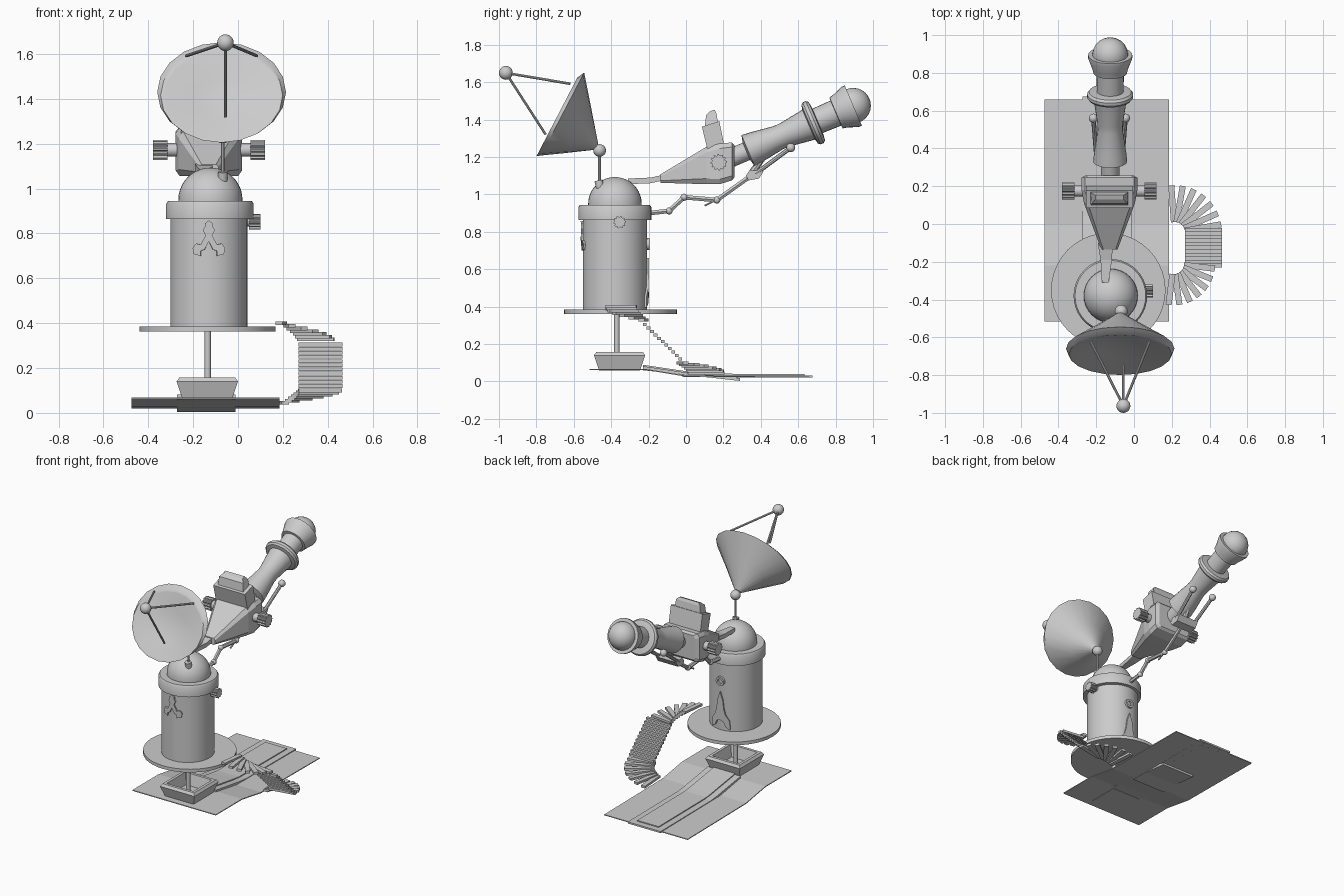
import bpy, bmesh
from math import sin, cos, pi, radians
from mathutils import Vector, Matrix

if "Cube" in bpy.data.objects:
    bpy.data.objects.remove(bpy.data.objects["Cube"])

CX = -0.13  # shared centre line of tower and telescope


def finish(name, bm, smooth=True):
    bmesh.ops.recalc_face_normals(bm, faces=bm.faces)
    me = bpy.data.meshes.new(name)
    bm.to_mesh(me)
    bm.free()
    ob = bpy.data.objects.new(name, me)
    bpy.context.collection.objects.link(ob)
    if smooth:
        bpy.ops.object.select_all(action='DESELECT')
        ob.select_set(True)
        bpy.context.view_layer.objects.active = ob
        bpy.ops.object.shade_smooth_by_angle(angle=radians(35))
    return ob


def loft(name, rings, smooth=False):
    """Skin a list of equal-length point rings and cap both ends."""
    bm = bmesh.new()
    vs = [[bm.verts.new(p) for p in r] for r in rings]
    n = len(rings[0])
    for a, b in zip(vs, vs[1:]):
        for i in range(n):
            j = (i + 1) % n
            bm.faces.new((a[i], a[j], b[j], b[i]))
    bm.faces.new(vs[0][::-1])
    bm.faces.new(vs[-1])
    return finish(name, bm, smooth)


def lathe(name, prof, loc=(0, 0, 0), axis=(0, 0, 1), segs=32, tooth=1.0):
    """Turn (radius, height) pairs round an axis; tooth < 1 makes a gear."""
    q = Vector(axis).to_track_quat('Z', 'Y')
    ring = lambda r, h: [q @ Vector((k * r * cos(2 * pi * i / segs), k * r * sin(2 * pi * i / segs), h)) + Vector(loc)
                         for i in range(segs) for k in [tooth if i % 4 > 1 else 1]]
    return loft(name, [ring(r, h) for r, h in prof], tooth == 1)


def rod(name, a, b, r, segs=10):
    d = Vector(b) - Vector(a)
    return lathe(name, [(r, 0), (r, d.length)], a, d, segs)


def ball(name, loc, r):
    bm = bmesh.new()
    bmesh.ops.create_uvsphere(bm, u_segments=20, v_segments=12, radius=r, matrix=Matrix.Translation(loc))
    return finish(name, bm)


def side_form(name, pts, x=CX):
    """Side outline of (y, z, half_width) spread to both sides of x."""
    return loft(name, [[(x + s * w, y, z) for y, z, w in pts] for s in (-1, 1)])


def box(name, lo, hi):
    return loft(name, [[(x, y, z) for x, y in ((lo[0], lo[1]), (hi[0], lo[1]), (hi[0], hi[1]), (lo[0], hi[1]))]
                       for z in (lo[2], hi[2])])


def relief(name, half, side):
    """Mirrored (x, z) outline wrapped on the tower wall; side is -1 front, 1 back."""
    pts = half + [(-x, z) for x, z in half[::-1] if x > 0]
    return loft(name, [[(CX + r * sin(x / .172), -.38 + side * r * cos(x / .172), z) for x, z in pts]
                       for r in (.16, .183)])


# Ground sheet, bent once, with raised track panels
profile = [(-.515, .068), (-.22, .068), (.0, .032), (.66, .026)]
side_form("ground_sheet", [(y, z, .33) for y, z in profile] + [(y, z - .006, .33) for y, z in profile[::-1]], -.145)
for nm, w, e in (("track_border", .13, 0), ("track_inset", .085, .007)):
    side_form(nm + "_slope", [(-.23, .082 + e, w), (.04, .042 + e, w), (.29, .018, w), (.29, .003, w), (-.23, .06, w)], -.142)
    side_form(nm + "_flat", [(-.02, .024, w), (-.02, .036 + e, w), (.675 - 6 * e, .032 + e, w), (.675 - 6 * e, .02, w)], -.142)

# Open tray footing and pole
square = lambda h, z: [(-.137 + sx * h, -.355 + sy * h, z) for sx, sy in ((-1, -1), (1, -1), (1, 1), (-1, 1))]
loft("tray", [square(h, z) for h, z in ((.11, .06), (.137, .14), (.125, .157), (.105, .157), (.085, .08))])
rod("pole", (-.135, -.37, .075), (-.135, -.37, .37), .014, 12)

# Tower
lathe("platform", [(.303, .362), (.303, .385)], (-.136, -.35, 0), segs=40)
lathe("tower", [(.172, .38), (.172, .9)], (CX, -.38, 0), segs=40)
lathe("collar", [(.172, .864), (.195, .864), (.195, .932), (.187, .944), (.14, .944)], (-.125, -.38, 0), segs=40)
lathe("dome", [(.143, .93)] + [(.143 * cos(a * pi / 20), .95 + .143 * sin(a * pi / 20)) for a in range(10)] + [(.002, 1.093)],
      (-.123, -.38, 0), segs=32)
lathe("tower_knob_shaft", [(.022, 0), (.022, .08)], (.0, -.355, .852), (1, 0, 0), 16)
lathe("tower_knob", [(.034, 0), (.034, .05)], (.05, -.355, .852), (1, 0, 0), 40, .8)

# Raised motifs on the tower wall
relief("front_motif", [(0, .858), (.016, .845), (.016, .83), (.026, .815), (.014, .79), (.035, .75), (.055, .755),
                       (.07, .735), (.065, .708), (.035, .70), (.035, .722), (.018, .728), (0, .765)], -1)
relief("back_motif", [(0, .66), (.02, .60), (.027, .54), (.038, .50), (.065, .46), (.07, .395), (.04, .415),
                      (.025, .45), (0, .46)], 1)
lathe("back_ring", [(.018, 0), (.018, .025), (.032, .025), (.032, 0)], (CX, -.22, .735), (0, 1, 0), 20)

# Curved stair: quarter fan, straight flight, quarter fan
treads = [(.21, -.21, radians(-97 + 15 * i), .40 - .012 * i) for i in range(7)]
treads += [(.215, -.22 + .019 * i, 0, .305 - .0185 * i) for i in range(11)]
treads += [(.215, -.045, radians(10 + 14 * i), .1 - .009 * i) for i in range(7)]
for x, y, ang, z in treads:
    t = box("stair_tread", (.055, -.016, -.008), (.25 if ang >= 0 else .22, .016, .008))
    if ang == 0:
        t.scale.y = .62
        t.scale.x = 1.0
    t.location = (x, y, z)
    t.rotation_euler.z = ang

# Dish: sheared elliptical cone with a thick rim and shallow face
u = Vector((0, .461, .887))
apex, back_c, front_c = Vector((-.073, -.478, 1.255)), Vector((-.073, -.66, 1.43)), Vector((-.073, -.69, 1.415))


def dish_ring(c, a, b):
    return [c + Vector((a * cos(t * pi / 10), 0, 0)) + u * (b * sin(t * pi / 10)) for t in range(20)]


loft("dish", [dish_ring(apex, .02, .018), dish_ring(apex.lerp(back_c, .5), .15, .135), dish_ring(back_c, .287, .25),
              dish_ring(front_c, .272, .237), dish_ring(front_c, .255, .222),
              dish_ring(front_c + Vector((0, .035, -.016)), .12, .105)], True)
feed = (-.056, -.963, 1.65)
ball("feed_ball", feed, .037)
for end in ((-.23, -.62, 1.592), (.083, -.62, 1.592), (-.056, -.75, 1.32)):
    rod("feed_strut", feed, end, .007)
ball("dish_joint", (-.068, -.462, 1.235), .034)
rod("dish_post", (-.068, -.462, 1.0), (-.068, -.462, 1.235), .008)
rod("dish_socket", (-.068, -.455, 1.02), (-.068, -.468, 1.075), .022, 12)

# Telescope neck and tapered body
loft("neck", [[(x - w, y, z), (x + w, y, z), (x + w, y, z + .03), (x - w, y, z + .03)]
              for x, y, z, w in ((-.152, -.31, 1.055, .018), (-.147, -.19, 1.06, .03), (-.152, -.10, 1.08, .04))])


def body_ring(y, w, z0, z1, c=.25):
    k, h = w * (1 - c), (z1 - z0) * c
    return [(CX + a, y + (z1 - z0) * .0, b) for a, b in ((-k, z0), (k, z0), (w, z0 + h), (w, z1 - h), (k, z1), (-k, z1), (-w, z1 - h), (-w, z0 + h))]


body = [body_ring(-.135, .043, 1.062, 1.108), body_ring(.11, .135, 1.055, 1.255, .15),
        body_ring(.18, .148, 1.055, 1.272, .12), body_ring(.245, .148, 1.075, 1.278, .12),
        body_ring(.258, .125, 1.09, 1.265, .12)]
loft("telescope_body", body)
rod("focus_shaft", (CX - .21, .175, 1.172), (CX + .21, .175, 1.172), .03, 16)
for s in (-1, 1):
    lathe("focus_knob", [(.044, 0), (.044, .065)], (CX + s * .185, .175, 1.172), (s, 0, 0), 48, .82)

# Finder block on top
side_form("finder_block", [(.085, 1.362, .125), (.115, 1.24, .125), (.205, 1.26, .125), (.178, 1.392, .125)])
side_form("finder_cap", [(.10, 1.36, .1), (.108, 1.425, .095), (.13, 1.445, .075), (.153, 1.453, .075), (.162, 1.435, .095),
                         (.172, 1.38, .1)])

# Telescope tube, turned along the tilted axis
d = Vector((0, .918, .393))
p0 = Vector((CX + .004, .24, 1.195))
lathe("eyepiece_neck", [(.05, -.02), (.05, .12)], p0, d, 24)
lathe("telescope_tube", [(.05, .09), (.09, .10), (.085, .15), (.066, .28), (.068, .32), (.088, .46), (.07, .48),
                         (.074, .66)], p0, d, 24)
lathe("tube_ring", [(.085, .452), (.112, .458), (.122, .47), (.122, .487), (.112, .5), (.08, .504)], p0, d, 28)
lathe("lens_cup", [(.07, .61), (.09, .612), (.095, .635), (.117, .695), (.117, .712), (.09, .712)], p0, d, 28)
ball("lens", p0 + d * .712, .095)

# Jointed support arm with a fork under the tube
arm = [(-.2, .9), (-.09, .912), (-.01, .985), (.165, .97), (.34, 1.095)]
for i, ((y0, z0), (y1, z1)) in enumerate(zip(arm, arm[1:])):
    rod("support_arm", (CX, y0, z0), (CX, y1, z1), .014, 6)
    ball("arm_joint", (CX, y1, z1), .019)
rod("arm_spike", (CX, .10, .94), (CX, .2, .99), .006, 6)
side_form("fork_block", [(.32, 1.10, .08), (.335, 1.075, .08), (.39, 1.085, .08), (.415, 1.125, .08), (.34, 1.13, .08)])
for s in (-1, 1):
    rod("fork_rod", (CX + s * .07, .37, 1.11), (CX + s * .085, .56, 1.25), .012, 8)
    ball("fork_ball", (CX + s * .085, .56, 1.25), .024)
rod("arm_brace", (CX, .355, 1.12), (CX, .42, 1.21), .018, 8)
